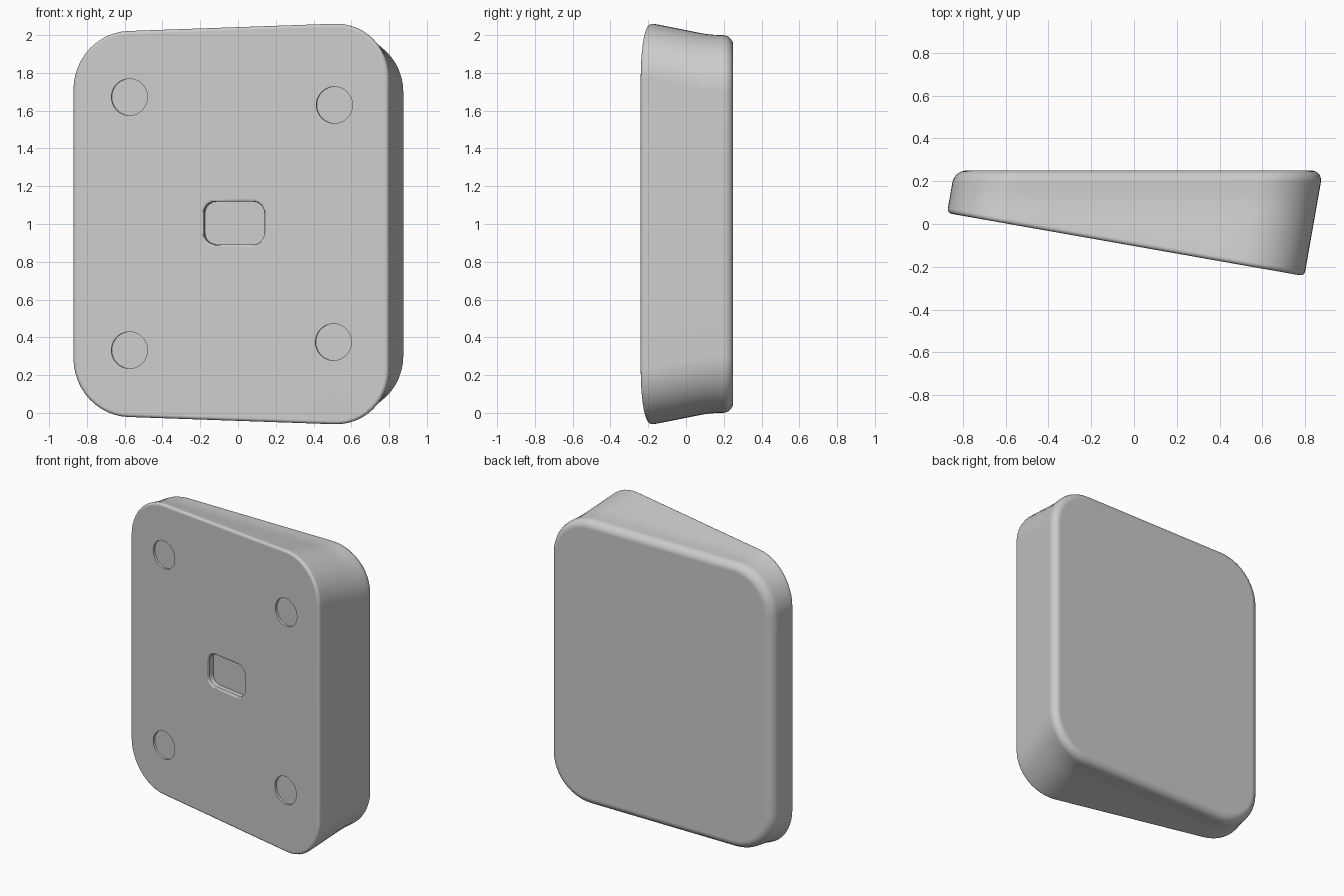
import bpy, bmesh, math
from mathutils import Matrix, Vector

if "Cube" in bpy.data.objects:
    bpy.data.objects.remove(bpy.data.objects["Cube"])

TILT = math.radians(10)
SLOPE = math.tan(TILT)
FRONT_Y = -0.103          # sloped face height at x = 0
BACK_Y = 0.25

grey = bpy.data.materials.new("plain grey")
grey.use_nodes = True
grey.diffuse_color = (0.6, 0.6, 0.6, 1)
grey.node_tree.nodes["Principled BSDF"].inputs["Base Color"].default_value = (0.6, 0.6, 0.6, 1)


def rounded_rect(hw, hh, r, steps=12, splits=8):
    """Closed outline with each long side split into short pieces."""
    corners = []
    for k, (sx, sz) in enumerate([(1, 1), (-1, 1), (-1, -1), (1, -1)]):
        for i in range(steps + 1):
            a = math.pi / 2 * (k + i / steps)
            corners.append((sx * (hw - r) + r * math.cos(a), sz * (hh - r) + r * math.sin(a)))
    pts = []
    for i, p in enumerate(corners):
        pts.append(p)
        if i % (steps + 1) == steps:
            q = corners[(i + 1) % len(corners)]
            for s in range(1, splits):
                f = s / splits
                pts.append((p[0] + (q[0] - p[0]) * f, p[1] + (q[1] - p[1]) * f))
    return pts


def loft(name, rings):
    """Skin a stack of equal rings and cap both ends."""
    bm = bmesh.new()
    rows = [[bm.verts.new(p) for p in ring] for ring in rings]
    n = len(rows[0])
    for a, b in zip(rows, rows[1:]):
        for i in range(n):
            j = (i + 1) % n
            bm.faces.new((a[i], a[j], b[j], b[i]))
    bm.faces.new(rows[0])
    bm.faces.new(rows[-1])
    bmesh.ops.recalc_face_normals(bm, faces=bm.faces)
    mesh = bpy.data.meshes.new(name)
    bm.to_mesh(mesh)
    bm.free()
    obj = bpy.data.objects.new(name, mesh)
    bpy.context.collection.objects.link(obj)
    mesh.materials.append(grey)
    return obj


def half_height(y):
    """Drafted top and bottom, easing to upright near the back."""
    return 1.0 - 0.2 * max(0, 0.13 - y) if y < 0.05 else 1.0 - 0.016 * max(0, (0.19 - y) / 0.14) ** 2


def body_ring(inset, place):
    ring = []
    for x, z in rounded_rect(0.862 - inset, 1 - inset, 0.3 - inset):
        x -= 0.022
        front = (FRONT_Y - SLOPE * x) / (1 + SLOPE * SLOPE)
        y = place(front)
        ring.append((x + SLOPE * y, y, 1 + z + math.copysign(half_height(y) - 1, z)))
    return ring


# Wedge body: small front fillet, drafted sides, larger back fillet
RF, RB = 0.022, 0.055
rings = []
for i in range(5):
    a = math.pi / 2 * i / 4
    rings.append(body_ring(RF * (1 - math.sin(a)), lambda f, a=a: f + RF * (1 - math.cos(a))))
for i in range(1, 9):
    rings.append(body_ring(0, lambda f, t=i / 8: f + RF + (BACK_Y - RB - f - RF) * t))
for i in range(1, 8):
    a = math.pi / 2 * i / 7
    rings.append(body_ring(RB * (1 - math.cos(a)), lambda f, a=a: BACK_Y - RB * (1 - math.sin(a))))
body = loft("wedge_body", rings)


def on_front(x, z):
    """Frame on the sloped face, local y pointing inward."""
    return Matrix.Translation(Vector((x, FRONT_Y - SLOPE * x, z))) @ Matrix.Rotation(-TILT, 4, "Z")


# Centre socket cutter with a softened rim
socket_rings = []
for d, grow in [(-0.02, 0.012), (0, 0.012), (0.003, 0.005), (0.01, 0), (0.045, 0)]:
    socket_rings.append([(x, d, z) for x, z in rounded_rect(0.162 + grow, 0.113 + grow, 0.06 + grow, 8, 1)])
socket = loft("socket_cutter", socket_rings)
socket.matrix_world = on_front(-0.022, 1.005)
cutters = [socket]

# Four shallow round foot recesses
for x, z in [(-0.575, 1.672), (0.51, 1.63), (-0.575, 0.332), (0.505, 0.375)]:
    bpy.ops.mesh.primitive_cylinder_add(vertices=48, radius=0.097, depth=0.03)
    foot = bpy.context.object
    foot.name = "foot_recess_cutter"
    foot.data.materials.append(grey)
    foot.matrix_world = on_front(x, z) @ Matrix.Rotation(math.pi / 2, 4, "X")
    cutters.append(foot)

bpy.ops.object.select_all(action="DESELECT")
bpy.context.view_layer.objects.active = body
body.select_set(True)
for cutter in cutters:
    cutter.hide_render = True
    mod = body.modifiers.new("cut", "BOOLEAN")
    mod.operation, mod.solver, mod.object = "DIFFERENCE", "EXACT", cutter
    bpy.ops.object.modifier_apply(modifier=mod.name)
for cutter in cutters:
    bpy.data.objects.remove(cutter)

# Smooth fillets while the large faces stay flat
bpy.ops.object.shade_smooth_by_angle(angle=math.radians(30))
weighted = body.modifiers.new("flat_faces", "WEIGHTED_NORMAL")
weighted.keep_sharp = True
